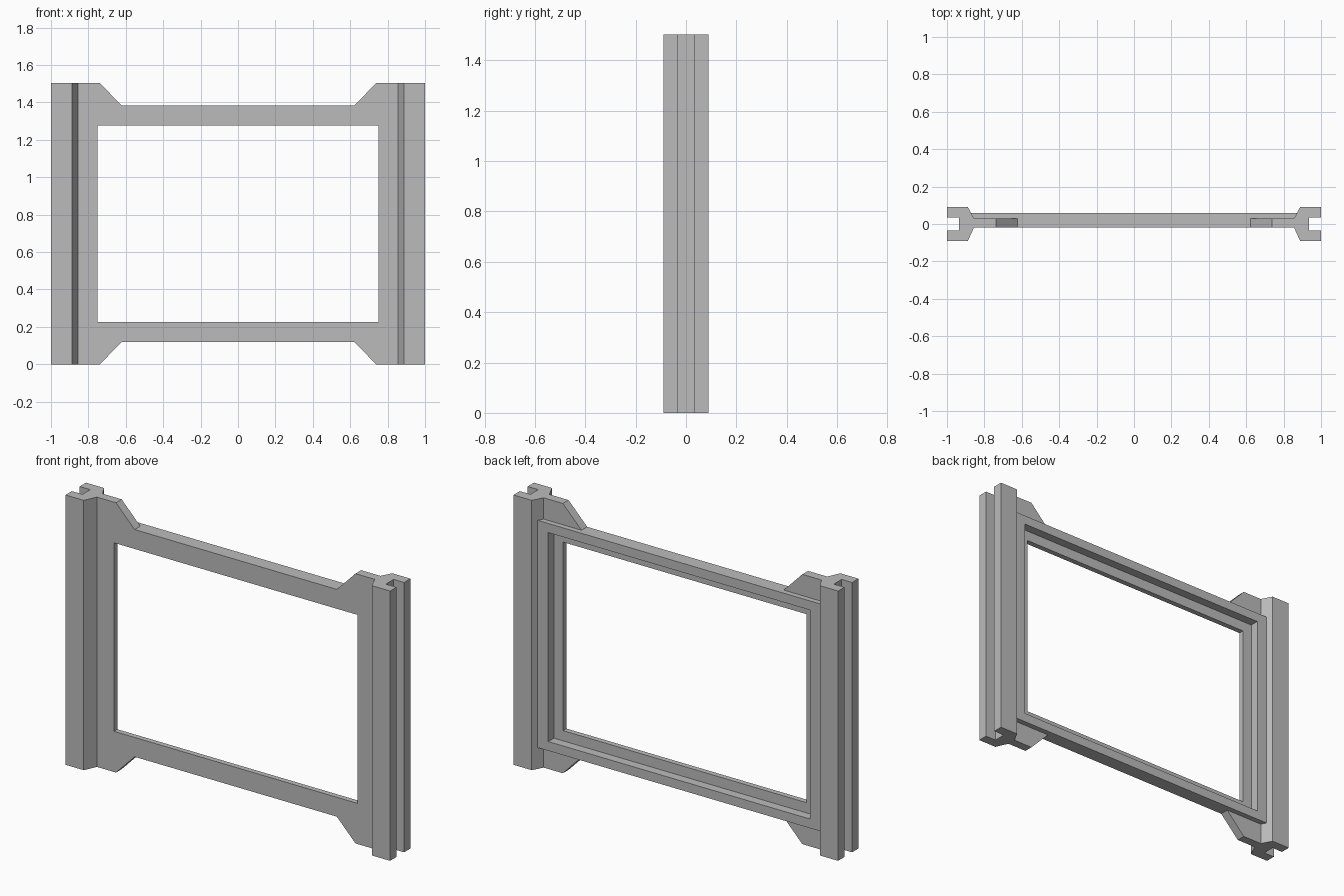
import bpy, bmesh
from mathutils import Vector

cube = bpy.data.objects.get("Cube")
if cube:
    bpy.data.objects.remove(cube, do_unlink=True)

HEIGHT = 1.503
MID = HEIGHT / 2

grey = bpy.data.materials.new("plain_grey")
grey.use_nodes = True
colour = (0.5, 0.5, 0.5, 1)
grey.diffuse_color = colour
grey.node_tree.nodes["Principled BSDF"].inputs["Base Color"].default_value = colour


def prism(name, points, sweep):
    """Extrude a closed outline of 3D points along a vector."""
    bm = bmesh.new()
    face = bm.faces.new([bm.verts.new(p) for p in points])
    result = bmesh.ops.extrude_face_region(bm, geom=[face], use_keep_orig=True)
    moved = [v for v in result["geom"] if isinstance(v, bmesh.types.BMVert)]
    bmesh.ops.translate(bm, verts=moved, vec=Vector(sweep))
    bmesh.ops.recalc_face_normals(bm, faces=bm.faces)
    mesh = bpy.data.meshes.new(name)
    bm.to_mesh(mesh)
    bm.free()
    mesh.materials.append(grey)
    obj = bpy.data.objects.new(name, mesh)
    bpy.context.collection.objects.link(obj)
    return obj


def panel(name, half_x, half_z, y0, y1):
    """Upright rectangular block centred on the frame."""
    corners = [(-1, -1), (1, -1), (1, 1), (-1, 1)]
    return prism(name, [(sx * half_x, y0, MID + sz * half_z) for sx, sz in corners],
                 (0, y1 - y0, 0))


def combine(target, other, operation):
    """Apply a boolean and discard the second solid."""
    mod = target.modifiers.new("combine", 'BOOLEAN')
    mod.object, mod.operation, mod.solver = other, operation, 'EXACT'
    bpy.context.view_layer.objects.active = target
    bpy.ops.object.modifier_apply(modifier=mod.name)
    bpy.data.objects.remove(other, do_unlink=True)


# Front plate: full height at the ends, chamfered down to the middle bars
quarter = [(0.9, MID), (0.738, MID), (0.623, 0.633)]
outline = [(x, z) for x, z in quarter]
outline += [(-x, z) for x, z in reversed(quarter)]
outline += [(-x, -z) for x, z in quarter]
outline += [(x, -z) for x, z in reversed(quarter)]
frame = prism("window_frame", [(x, -0.02, MID + z) for x, z in outline], (0, 0.05, 0))

# Raised rim on the back, with a stepped opening
combine(frame, panel("back_rim", 0.9, 0.633, 0.0, 0.06), 'UNION')
combine(frame, panel("opening", 0.75, 0.525, -0.2, 0.2), 'DIFFERENCE')
combine(frame, panel("rebate", 0.807, 0.582, 0.01, 0.2), 'DIFFERENCE')

# Grooved side rails
rail = [(0.856, -0.02), (0.888, -0.09), (1, -0.09), (1, -0.034), (0.935, -0.034),
        (0.935, 0.034), (1, 0.034), (1, 0.09), (0.888, 0.09), (0.856, 0.03)]
for side, name in ((1, "left_rail"), (-1, "right_rail")):
    solid = prism(name, [(side * x, y, 0) for x, y in rail], (0, 0, HEIGHT))
    combine(frame, solid, 'UNION')
